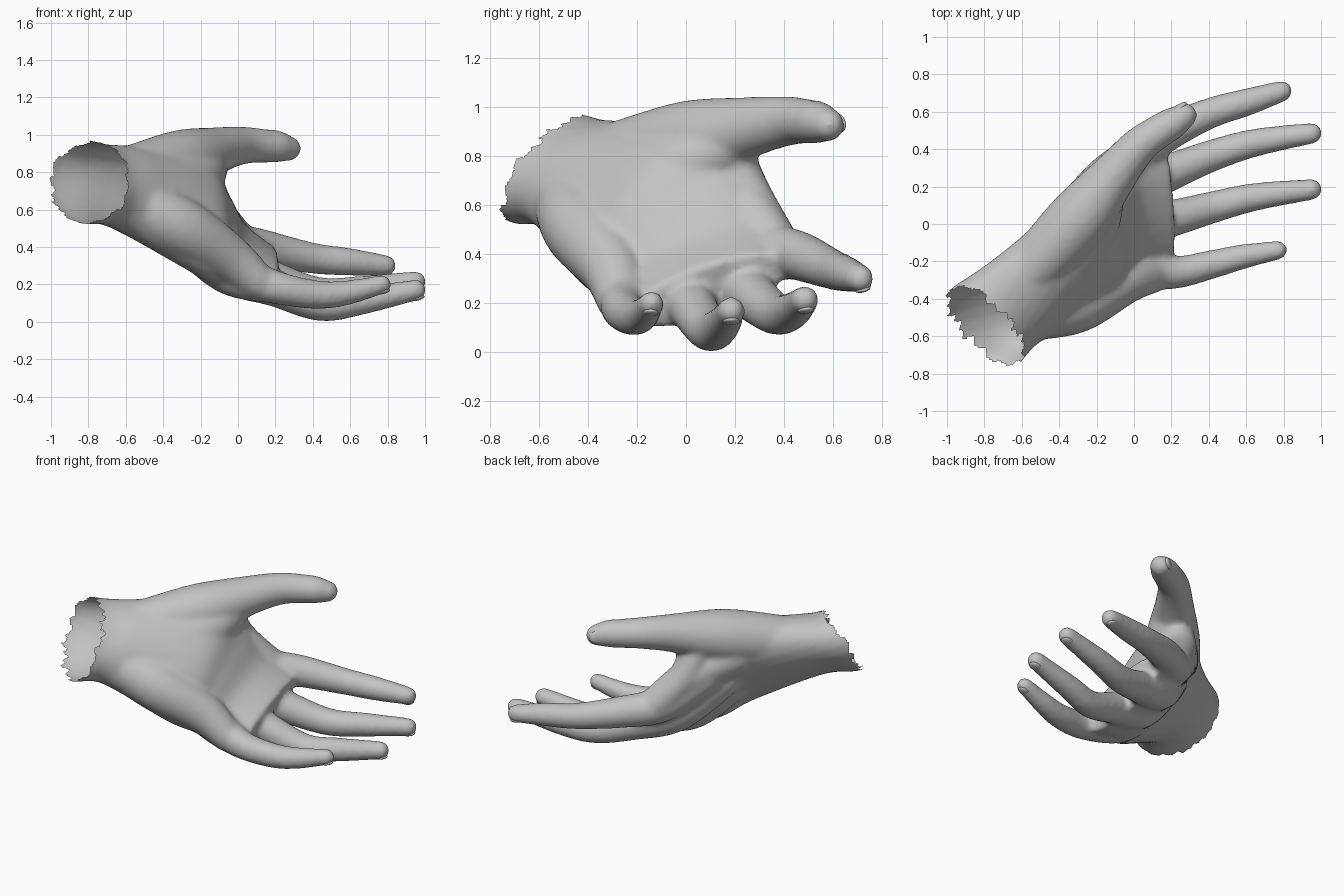
import bpy, bmesh, math
from mathutils import Vector, Matrix

old = bpy.data.objects.get("Cube")
if old:
    bpy.data.objects.remove(old, do_unlink=True)

skin = bpy.data.materials.new("plain grey")
skin.use_nodes = True
grey = (0.55, 0.55, 0.55, 1)
skin.diffuse_color = grey
skin.node_tree.nodes["Principled BSDF"].inputs["Base Color"].default_value = grey

SIDES = 24
bm = bmesh.new()


def spline(keys, steps=5):
    """Smooth interpolation through rows of numbers."""
    rows = []
    for i in range(len(keys) - 1):
        a, b = keys[max(i - 1, 0)], keys[i]
        c, d = keys[i + 1], keys[min(i + 2, len(keys) - 1)]
        for s in range(steps):
            t = s / steps
            rows.append([q + t * ((r - p) / 2 + t * ((2 * p - 5 * q + 4 * r - w) / 2
                         + t * (3 * q - p - 3 * r + w) / 2))
                         for p, q, r, w in zip(a, b, c, d)])
    return rows + [list(keys[-1])]


def loft(sections):
    """Closed skin over elliptical sections (centre, half axis, half axis)."""
    rings = []
    for c, u, v in sections:
        angles = [2 * math.pi * k / SIDES for k in range(SIDES)]
        rings.append([bm.verts.new(c + u * math.cos(a) + v * math.sin(a)) for a in angles])
    for lower, upper in zip(rings, rings[1:]):
        for k in range(SIDES):
            j = (k + 1) % SIDES
            bm.faces.new((lower[k], lower[j], upper[j], upper[k]))
    bm.faces.new(rings[0][::-1])
    bm.faces.new(rings[-1])


def tube(keys):
    """Round-ended tapering tube through rows of x, y, z, radius."""
    rows = [(Vector(r[:3]), r[3]) for r in spline(keys)]
    n = len(rows)
    first = (rows[1][0] - rows[0][0]).normalized()
    last = (rows[-1][0] - rows[-2][0]).normalized()
    dome = [math.radians(a) for a in (22, 44, 64, 80)]
    path = [(rows[0][0] - first * rows[0][1] * math.sin(a), rows[0][1] * math.cos(a), first)
            for a in reversed(dome)]
    for i, (p, r) in enumerate(rows):
        t = rows[min(i + 1, n - 1)][0] - rows[max(i - 1, 0)][0]
        path.append((p, r, t.normalized()))
    path += [(rows[-1][0] + last * rows[-1][1] * math.sin(a), rows[-1][1] * math.cos(a), last)
             for a in dome]
    sections = []
    for p, r, t in path:
        u = t.cross(Vector((0, 0, 1))).normalized()
        sections.append((p, u * r, t.cross(u) * r))
    loft(sections)


# Wrist and palm: centre, thickness axis, width axis
wrist = Vector((-.80, -.55, .745))
wrist_u, wrist_v = Vector((.2, -.185, -.05)), Vector((.06, .1, .215))
outward = wrist_u.cross(wrist_v).normalized()
palm = [
    [*(wrist + outward * .2), *wrist_u, *wrist_v],
    [*wrist, *wrist_u, *wrist_v],
    [-.60, -.39, .72, .16, -.15, .03, .03, .19, .22],
    [-.25, -.14, .60, .13, -.10, .10, -.02, .31, .30],
    [-.12, -.03, .455, .10, -.07, .125, -.02, .33, .22],
    [0, .06, .33, .06, -.04, .14, -.02, .34, .14],
    [.18, .10, .25, .04, -.03, .10, -.02, .33, .11],
]
loft([(Vector(r[:3]), Vector(r[3:6]), Vector(r[6:])) for r in spline(palm, 6)])

# Fleshy pads and the web between thumb and index finger
tube([(-.50, -.47, .60, .15), (-.30, -.42, .50, .16), (-.05, -.30, .34, .13), (.10, -.27, .22, .10)])
tube([(-.45, -.30, .75, .13), (-.25, -.05, .75, .15), (-.17, .14, .83, .12)])
tube([(-.20, .16, .82, .11), (-.17, .25, .64, .10), (-.04, .35, .46, .10)])
tube([(-.37, -.02, .74, .13), (-.20, .19, .64, .12), (-.02, .35, .45, .105)])

# Digits: x, y, z, radius from inside the palm to the tip
thumb = [(-.55, -.25, .80, .15), (-.30, .02, .86, .168), (-.10, .27, .92, .122),
         (.03, .42, .943, .10), (.15, .505, .94, .09), (.21, .54, .937, .086), (.27, .58, .927, .068)]
index = [(-.25, .15, .62, .11), (-.05, .32, .44, .112), (.15, .47, .39, .10),
         (.40, .59, .34, .083), (.60, .65, .32, .074), (.79, .71, .30, .057)]
middle = [(-.28, .0, .56, .12), (-.05, .17, .33, .125), (.20, .28, .22, .10),
          (.43, .37, .155, .085), (.65, .435, .17, .075), (.95, .485, .215, .057)]
ring = [(-.28, -.13, .50, .12), (-.05, -.02, .28, .125), (.20, .03, .18, .10),
        (.44, .095, .088, .085), (.65, .145, .11, .075), (.95, .185, .17, .057)]
little = [(-.28, -.27, .46, .12), (-.05, -.22, .27, .125), (.20, -.26, .185, .09),
          (.42, -.215, .145, .077), (.58, -.175, .155, .067), (.77, -.14, .20, .051)]
for digit in (thumb, index, middle, ring, little):
    tube(digit)

bmesh.ops.recalc_face_normals(bm, faces=bm.faces)
mesh = bpy.data.meshes.new("hand")
bm.to_mesh(mesh)
bm.free()
hand = bpy.data.objects.new("hand", mesh)
bpy.context.collection.objects.link(hand)
bpy.context.view_layer.objects.active = hand
hand.select_set(True)

# Fuse the parts into one skin
fuse = hand.modifiers.new("fuse", "REMESH")
fuse.mode = "VOXEL"
fuse.voxel_size = 0.016
soften = hand.modifiers.new("soften", "SMOOTH")
soften.factor = 0.5
soften.iterations = 10
for name in ("fuse", "soften"):
    bpy.ops.object.modifier_apply(modifier=name)

# Open the wrist with a ragged edge
bm = bmesh.new()
bm.from_mesh(hand.data)
cut = []
for v in bm.verts:
    d = v.co - wrist
    a = math.atan2(d.dot(wrist_v), d.dot(wrist_u))
    ragged = .012 * math.sin(a * 19) + .012 * math.sin(a * 7 + 1)
    if d.dot(outward) > ragged:
        cut.append(v)
bmesh.ops.delete(bm, geom=cut, context="VERTS")
bm.to_mesh(hand.data)
bm.free()
hand.data.materials.clear()
hand.data.materials.append(skin)
hand.data.polygons.foreach_set("material_index", [0] * len(hand.data.polygons))
bpy.ops.object.shade_smooth()


def nail(name, digit, back):
    """Thin domed plate set on the back of a fingertip."""
    tip, before = Vector(digit[-1][:3]), Vector(digit[-2][:3])
    r = digit[-1][3]
    along = (tip - before).normalized()
    up = Vector(back)
    up = (up - along * up.dot(along)).normalized()
    side = up.cross(along)
    frame = Matrix((along, side, up)).transposed().to_4x4()
    frame.translation = tip + up * r * .76 - along * r * .1
    shape = bmesh.new()
    bmesh.ops.create_uvsphere(shape, u_segments=20, v_segments=10, radius=1)
    bmesh.ops.scale(shape, verts=shape.verts, vec=(r * .8, r * .6, r * .25))
    bmesh.ops.transform(shape, verts=shape.verts, matrix=frame)
    data = bpy.data.meshes.new(name)
    shape.to_mesh(data)
    shape.free()
    data.materials.append(skin)
    data.polygons.foreach_set("use_smooth", [True] * len(data.polygons))
    bpy.context.collection.objects.link(bpy.data.objects.new(name, data))


nail("thumb_nail", thumb, (-.4, .9, .1))
nail("index_nail", index, (.1, .3, -.9))
nail("middle_nail", middle, (.1, .1, -1))
nail("ring_nail", ring, (.1, 0, -1))
nail("little_nail", little, (.1, -.1, -1))
